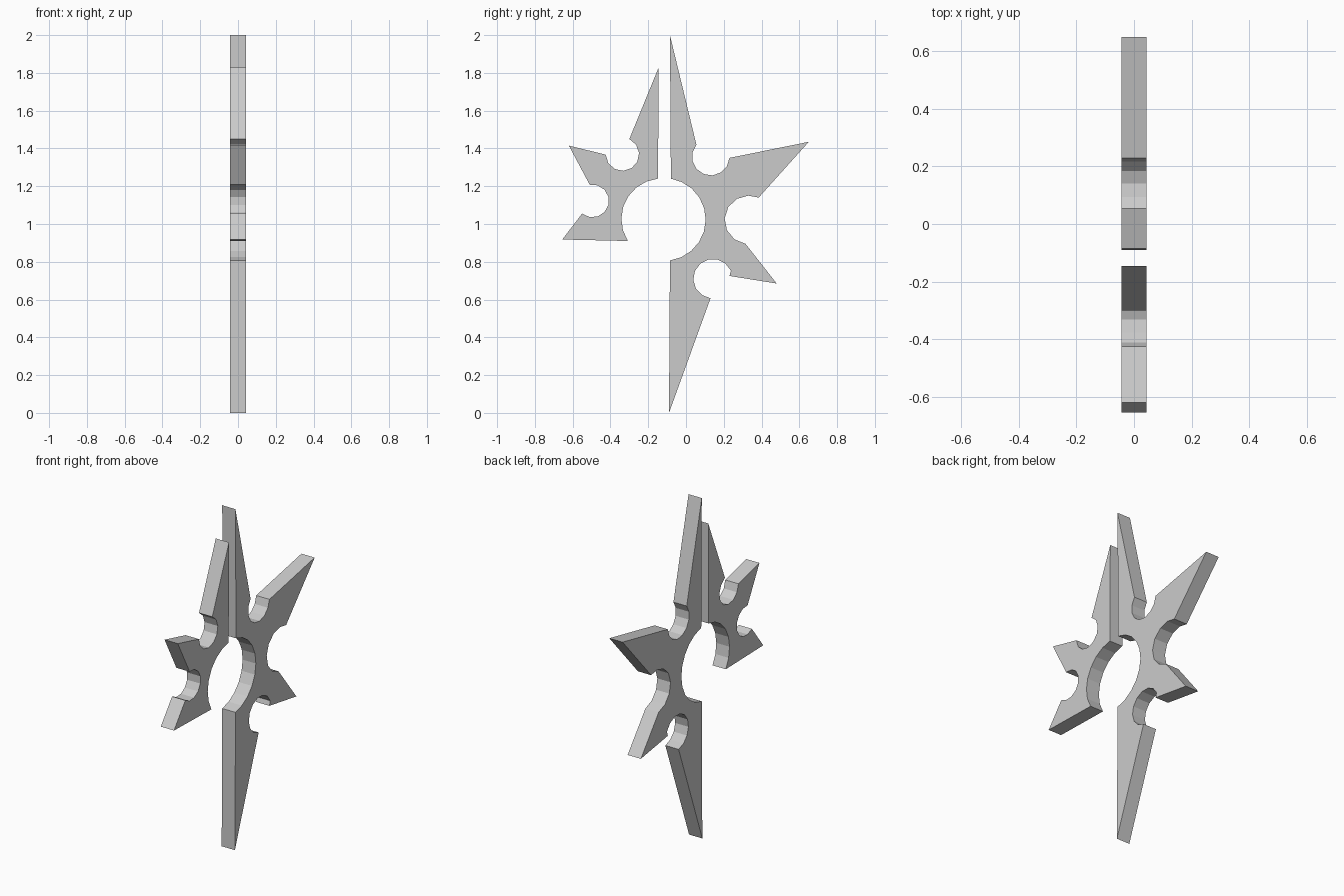
import bpy, bmesh, math
from mathutils import Vector

if "Cube" in bpy.data.objects:
    bpy.data.objects.remove(bpy.data.objects["Cube"])

HALF = 0.043  # half thickness of the plate


def arc(a, m, b, n=8):
    """Points of the circle running from a through m to b."""
    a, m, b = Vector(a), Vector(m), Vector(b)
    d = 2 * (a.x * (m.y - b.y) + m.x * (b.y - a.y) + b.x * (a.y - m.y))
    sa, sm, sb = a.length_squared, m.length_squared, b.length_squared
    c = Vector(((sa * (m.y - b.y) + sm * (b.y - a.y) + sb * (a.y - m.y)) / d,
                (sa * (b.x - m.x) + sm * (a.x - b.x) + sb * (m.x - a.x)) / d))
    r = (a - c).length
    ang = lambda p: math.atan2(p.y - c.y, p.x - c.x)
    t0 = ang(a)
    sweep = (ang(b) - t0) % math.tau
    if (ang(m) - t0) % math.tau > sweep:
        sweep -= math.tau
    return [(c.x + r * math.cos(t0 + sweep * i / n),
             c.y + r * math.sin(t0 + sweep * i / n)) for i in range(n + 1)]


def plate(name, outline):
    """Extrude a (y, z) outline through the thickness."""
    bm = bmesh.new()
    face = bm.faces.new([bm.verts.new((-HALF, y, z)) for y, z in outline])
    ext = bmesh.ops.extrude_face_region(bm, geom=[face])["geom"]
    bmesh.ops.translate(bm, vec=(2 * HALF, 0, 0),
                        verts=[v for v in ext if isinstance(v, bmesh.types.BMVert)])
    bmesh.ops.recalc_face_normals(bm, faces=bm.faces)
    me = bpy.data.meshes.new(name)
    bm.to_mesh(me)
    bm.free()
    ob = bpy.data.objects.new(name, me)
    bpy.context.collection.objects.link(ob)
    return ob


# Large half: four spikes, three round notches, half of the central hole
plate("large_blade_half", [
    (-0.085, 2.0),
    *arc((0.055, 1.42), (0.10, 1.262), (0.23, 1.35)),
    (0.65, 1.435), (0.385, 1.14),
    *arc((0.33, 1.15), (0.205, 1.01), (0.315, 0.895), 6),
    (0.48, 0.685), (0.23, 0.725),
    *arc((0.238, 0.752), (0.09, 0.80), (0.13, 0.607), 9),
    (-0.09, 0.0),
    *arc((-0.085, 0.807), (0.104, 1.015), (-0.08, 1.24), 10),
])

# Small half: three spikes, two round notches, the other side of the hole
plate("small_blade_half", [
    (-0.145, 1.828),
    *arc((-0.148, 1.24), (-0.341, 1.05), (-0.308, 0.91), 7),
    (-0.655, 0.918),
    *arc((-0.55, 1.055), (-0.411, 1.1), (-0.51, 1.208)),
    (-0.62, 1.415),
    *arc((-0.425, 1.367), (-0.325, 1.282), (-0.30, 1.45)),
])
